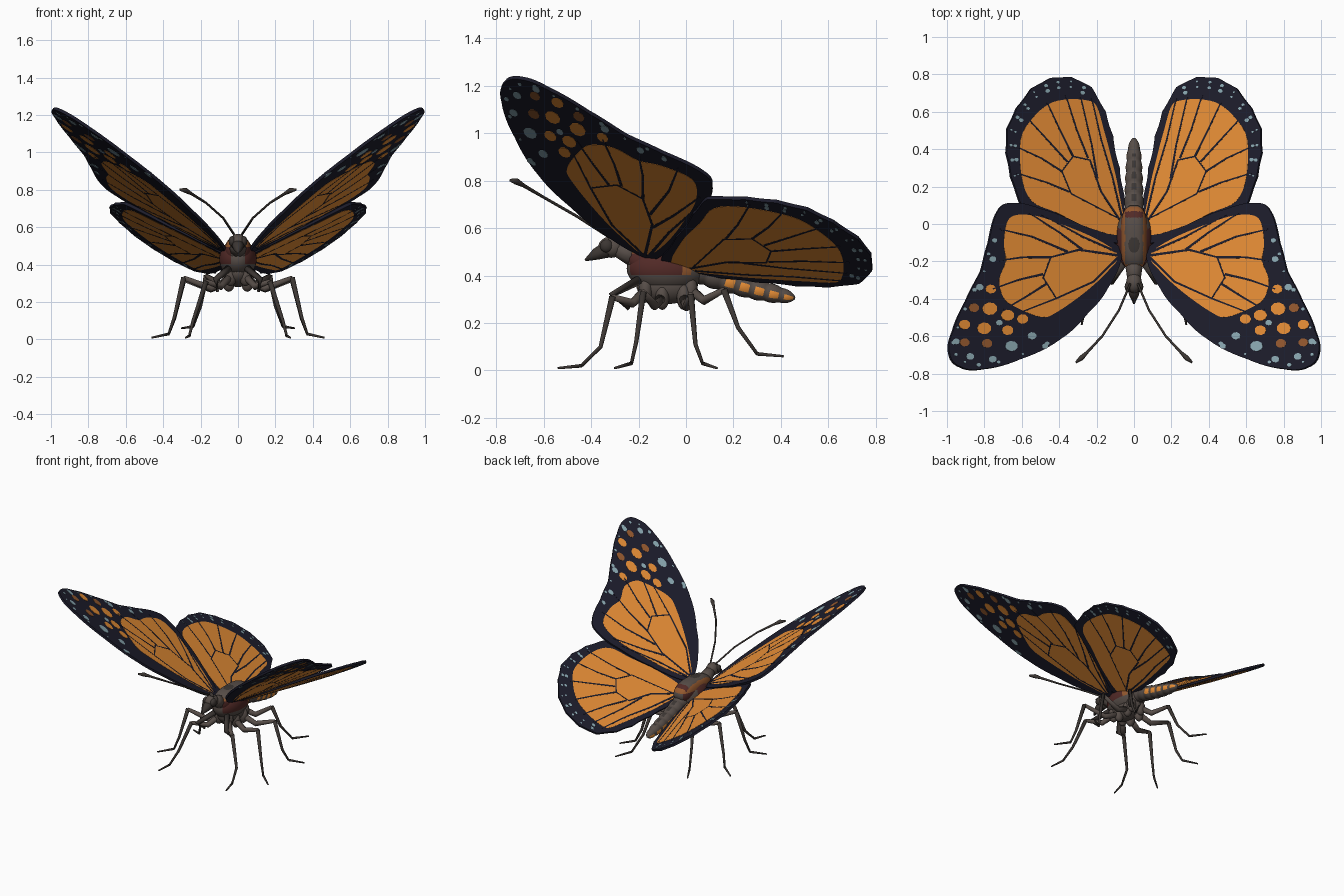
import bpy, bmesh, math
from mathutils import Vector

cube = bpy.data.objects.get("Cube")
if cube:
    bpy.data.objects.remove(cube, do_unlink=True)


def material(name, rgb):
    m = bpy.data.materials.new(name)
    m.use_nodes = True
    m.diffuse_color = (*rgb, 1)
    bsdf = m.node_tree.nodes["Principled BSDF"]
    bsdf.inputs["Base Color"].default_value = (*rgb, 1)
    bsdf.inputs["Roughness"].default_value = 0.8
    return m


NAVY = material("navy black", (0.012, 0.012, 0.025))
ORANGE = material("orange", (0.87, 0.295, 0.04))
BLUE = material("pale blue", (0.26, 0.40, 0.45))
BROWN = material("rust brown", (0.30, 0.10, 0.028))
GREY = material("warm grey", (0.095, 0.075, 0.065))
RED = material("dark red", (0.085, 0.023, 0.02))
DARK = material("dark grey", (0.045, 0.037, 0.033))


def finish(name, bm, mats, smooth=True):
    bmesh.ops.recalc_face_normals(bm, faces=bm.faces)
    me = bpy.data.meshes.new(name)
    bm.to_mesh(me)
    bm.free()
    for m in mats:
        me.materials.append(m)
    for p in me.polygons:
        p.use_smooth = smooth
    ob = bpy.data.objects.new(name, me)
    bpy.context.collection.objects.link(ob)
    return ob


def smooth_loop(pts, steps=6, scallop=0.0):
    """Closed smooth curve through the points, with optional scalloped edge."""
    out, n = [], len(pts)
    for i in range(n):
        a, b, c, d = (Vector(pts[(i + k) % n]) for k in (-1, 0, 1, 2))
        side = Vector(((c - b).y, -(c - b).x)).normalized()
        for k in range(steps):
            t = k / steps
            p = 0.5 * (2 * b + (c - a) * t + (2 * a - 5 * b + 4 * c - d) * t * t
                       + (3 * b - a - 3 * c + d) * t ** 3)
            out.append(p + side * scallop * math.sin(math.pi * t))
    return out


# Wing planes: height at a reference point, then slopes along x and y
def fore_plane(x, y):
    return 0.51 + 0.648 * (x - 0.1) - 0.296 * (y + 0.2)


def hind_plane(x, y):
    return 0.442 + 0.585 * (x - 0.08) - 0.217 * y


SHEET = [(-.008, .008)]


def skin(top):
    """Thin layers lying on both faces of a wing sheet."""
    return [(.006, top), (-top, -.006)]


def plates(name, shapes, plane, layers, mat, s):
    """Flat plates lying in the wing plane, one for each shape and layer."""
    bm = bmesh.new()
    nrm = Vector((plane(0, 0) - plane(1, 0), plane(0, 0) - plane(0, 1), 1)).normalized()
    for shape, layer in ((a, b) for a in shapes for b in layers):
        rings = []
        for h in layer:
            ring = []
            for x, y in shape:
                p = Vector((x, y, plane(x, y))) + nrm * h
                ring.append(bm.verts.new((p.x * s, p.y, p.z)))
            rings.append(ring)
            bm.faces.new(ring)
        n = len(shape)
        for i in range(n):
            j = (i + 1) % n
            bm.faces.new((rings[0][i], rings[0][j], rings[1][j], rings[1][i]))
    return finish(name, bm, [mat], False)


def strip(path, w0=0.0065, w1=0.0035):
    """Tapered ribbon outline along a vein path."""
    pts = [Vector(p) for p in path]
    left, right = [], []
    for i, p in enumerate(pts):
        d = (pts[min(i + 1, len(pts) - 1)] - pts[max(i - 1, 0)]).normalized()
        w = w0 + (w1 - w0) * i / (len(pts) - 1)
        left.append(p + Vector((-d.y, d.x)) * w)
        right.append(p - Vector((-d.y, d.x)) * w)
    return left + right[::-1]


def spot(x, y, r, stretch=1.2):
    return [(x + r * stretch * math.cos(a), y + r * math.sin(a))
            for a in (k * math.tau / 9 for k in range(9))]


def edge_dots(outline, inset, r, keep):
    """Small dots of varying size following the wing border."""
    c = sum(outline, Vector((0, 0))) / len(outline)
    ring = [c + (p - c) * inset for p in outline]
    return [spot(p.x, p.y, r * (.7 + .3 * (i % 3))) for i, p in enumerate(ring[::4]) if keep(p)]


fore_outline = smooth_loop([
    (.07, -.18), (.14, -.34), (.25, -.48), (.40, -.62), (.60, -.72), (.80, -.775), (.93, -.765),
    (.99, -.69), (.97, -.57), (.90, -.41), (.82, -.25), (.78, -.1), (.73, .07), (.65, .11),
    (.5, .08), (.3, .0), (.1, -.11)], scallop=0.003)
fore_panel = smooth_loop([
    (.09, -.17), (.15, -.26), (.27, -.37), (.42, -.475), (.5, -.5), (.63, -.45), (.7, -.4),
    (.725, -.3), (.69, -.2), (.7, -.1), (.67, .03), (.55, .045), (.4, .0), (.2, -.085)], 4)
hind_outline = smooth_loop([
    (.05, -.09), (.055, .15), (.08, .3), (.115, .47), (.155, .6), (.23, .73), (.34, .785),
    (.45, .78), (.55, .725), (.63, .62), (.68, .51), (.685, .38), (.66, .25), (.6, .09),
    (.47, .03), (.28, -.04), (.12, -.1)], scallop=0.007)
hind_panel = smooth_loop([
    (.065, -.05), (.085, .17), (.125, .35), (.165, .5), (.205, .63), (.26, .66), (.36, .665),
    (.46, .64), (.55, .56), (.61, .45), (.605, .25), (.55, .12), (.42, .06), (.25, -.02)], 4)

fore_veins = [
    [(.09, -.17), (.3, -.14), (.45, -.18), (.49, -.29), (.42, -.4)],
    [(.09, -.18), (.22, -.31), (.42, -.4), (.6, -.47)],
    [(.28, -.14), (.4, -.05), (.57, .06)], [(.36, -.15), (.55, -.07), (.72, -.03)],
    [(.45, -.18), (.6, -.18), (.74, -.2)], [(.49, -.27), (.62, -.3), (.76, -.35)],
    [(.47, -.32), (.58, -.39), (.7, -.46)], [(.1, -.15), (.28, -.07), (.5, .05)]]
hind_veins = [
    [(.08, .02), (.18, .17), (.24, .34), (.33, .36), (.39, .28), (.34, .16), (.09, .03)],
    [(.07, .04), (.12, .25), (.18, .45), (.23, .67)], [(.2, .24), (.23, .42), (.29, .68)],
    [(.25, .35), (.31, .5), (.37, .69)], [(.33, .36), (.4, .5), (.47, .65)],
    [(.36, .33), (.46, .44), (.57, .56)], [(.39, .28), (.5, .35), (.63, .41)],
    [(.35, .17), (.47, .22), (.63, .27)]]
orange_spots = [(.6, -.51, .026), (.68, -.49, .03), (.775, -.455, .034), (.805, -.56, .032),
                (.68, -.57, .026), (.91, -.54, .026), (.77, -.35, .024)]
brown_spots = [(.79, -.64, .024), (.86, -.45, .024), (.91, -.635, .022)]
blue_spots = [(.55, -.6, .02), (.66, -.655, .028), (.48, -.655, .014), (.76, -.725, .018),
              (.83, -.34, .018), (.725, -.53, .015), (.88, -.71, .018), (.955, -.63, .016),
              (.76, -.19, .016), (.75, -.09, .012)]

# Both pairs of wings
for s, side in ((1, "left"), (-1, "right")):
    plates(side + "_forewing", [fore_outline], fore_plane, SHEET, NAVY, s)
    plates(side + "_forewing_panel", [fore_panel], fore_plane, skin(.0091), ORANGE, s)
    plates(side + "_forewing_veins", [strip(v) for v in fore_veins],
           fore_plane, skin(.0098), NAVY, s)
    plates(side + "_forewing_orange_spots", [spot(*p) for p in orange_spots],
           fore_plane, skin(.0092), ORANGE, s)
    plates(side + "_forewing_brown_spots", [spot(*p) for p in brown_spots],
           fore_plane, skin(.0093), BROWN, s)
    dots = edge_dots(fore_outline, .94, .008, lambda p: p.x > .45 and p.y < -.1)
    plates(side + "_forewing_blue_spots", [spot(*p) for p in blue_spots] + dots,
           fore_plane, skin(.0094), BLUE, s)
    plates(side + "_hindwing", [hind_outline], hind_plane, SHEET, NAVY, s)
    plates(side + "_hindwing_panel", [hind_panel], hind_plane, skin(.0091), ORANGE, s)
    plates(side + "_hindwing_veins", [strip(v, .0055) for v in hind_veins],
           hind_plane, skin(.0098), NAVY, s)
    dots = [d for inset, r in ((.87, .008), (.94, .007)) for d in
            edge_dots(hind_outline, inset, r, lambda p: p.y > .25 and p.x > .25)]
    plates(side + "_hindwing_dots", dots, hind_plane, skin(.0094), BLUE, s)


def ellipsoid(name, centre, radii, mats, rule=None, seg=32, square=1.0):
    """Ellipsoid coloured by a rule; square below 1 makes its plan boxier."""
    bm = bmesh.new()
    bmesh.ops.create_uvsphere(bm, u_segments=seg, v_segments=seg // 2, radius=1)
    for v in bm.verts:
        v.co.x = math.copysign(abs(v.co.x) ** square, v.co.x)
        v.co.y = math.copysign(abs(v.co.y) ** square, v.co.y)
    for f in bm.faces:
        f.material_index = rule(f.calc_center_median()) if rule else 0
    for v in bm.verts:
        v.co = Vector(c + r * k for c, r, k in zip(centre, radii, v.co))
    return finish(name, bm, mats)


def tube(name, path, radii, mats, rule=None, seg=10):
    """Round tube of varying radius along a path."""
    bm = bmesh.new()
    pts, rings = [Vector(p) for p in path], []
    for i, p in enumerate(pts):
        d = (pts[min(i + 1, len(pts) - 1)] - pts[max(i - 1, 0)]).normalized()
        u = d.cross(Vector((0, .05, 1))).normalized()
        w = u.cross(d)
        rings.append([bm.verts.new(p + radii[i] * (u * math.cos(a) + w * math.sin(a)))
                      for a in (k * math.tau / seg for k in range(seg))])
    for i, (a, b) in enumerate(zip(rings, rings[1:])):
        for k in range(seg):
            j = (k + 1) % seg
            f = bm.faces.new((a[k], a[j], b[j], b[k]))
            f.material_index = rule(i, k) if rule else 0
    bm.faces.new(rings[0])
    bm.faces.new(rings[-1])
    return finish(name, bm, mats)


# Thorax: red front flanks, small rust patch behind, grey elsewhere
def thorax_rule(p):
    if abs(p.x) > .4 and p.z > -.2:
        return 1 if p.y < .35 else 2 if p.y < .6 and p.z < .2 else 0
    return 0


# Back shield: grey middle with a dark oval and a red end, rust rim, red sides
def shield_rule(p):
    if (p.x / .42) ** 2 + ((p.y + .22) / .24) ** 2 < 1:
        return 3
    if abs(p.x) < .66 and abs(p.y) < .82:
        return 1 if p.y > .62 else 0
    return 2 if p.z > .3 else 1 if abs(p.x) > .5 else 0


ellipsoid("thorax", (0, -.08, .43), (.1, .17, .105), [GREY, RED, BROWN], thorax_rule, 48)
ellipsoid("back_shield", (0, -.075, .47), (.073, .175, .078), [GREY, RED, BROWN, DARK],
          shield_rule, 80, .7)
ellipsoid("lower_thorax", (0, -.08, .36), (.075, .13, .08), [GREY])

# Head with eyes, feelers and neck
tube("neck", [(0, -.2, .47), (0, -.3, .52)], [.05, .035], [GREY])
ellipsoid("head", (0, -.315, .52), (.042, .055, .045), [GREY])
tube("snout", [(0, -.32, .515), (0, -.38, .49), (0, -.425, .465)], [.04, .026, .005], [DARK])
for s, side in ((1, "left"), (-1, "right")):
    ellipsoid(side + "_eye", (.03 * s, -.335, .525), (.02, .028, .028), [DARK], seg=16)
    path = [(.02, -.32, .56), (.08, -.46, .65), (.17, -.6, .73), (.25, -.685, .78),
            (.28, -.715, .797), (.31, -.74, .802)]
    tube(side + "_antenna", [(x * s, y, z) for x, y, z in path],
         [.006, .006, .006, .008, .014, .006], [DARK])

# Abdomen with bulging segments, orange flank spots and dark marks on top
steps, segments = 56, 7
path, radii = [], []
for i in range(steps + 1):
    t = i / steps
    path.append((0, .03 + .43 * t, .43 - .17 * t + .045 * t * t))
    bulge = .9 + .12 * abs(math.sin(math.pi * segments * t))
    radii.append(.055 * bulge * (1 - .3 * t) * math.sqrt(max(1 - t ** 8, .02)))


def abdomen_rule(i, k):
    height = math.sin((k + .5) / 24 * math.tau)
    if 2 <= i % (steps // segments) <= 6 and i > 8:
        return 1 if -.55 < height < .2 and i > 16 else 2 if height > .95 and i < 44 else 0
    return 0


tube("abdomen", path, radii, [GREY, ORANGE, DARK], abdomen_rule, 24)

# Legs: hip, knee, ankle, heel, toe
legs = {
    "front": [(.04, -.17, .34), (.17, -.31, .31), (.24, -.36, .1), (.26, -.44, .02), (.28, -.54, .01)],
    "middle": [(.05, -.1, .31), (.29, -.18, .33), (.34, -.21, .12), (.37, -.23, .03), (.46, -.3, .01)],
    "rear": [(.05, -.01, .31), (.29, .02, .32), (.34, .04, .11), (.37, .07, .03), (.46, .13, .01)],
    "hind": [(.04, .02, .34), (.17, .16, .34), (.2, .22, .18), (.24, .3, .07), (.3, .41, .06)],
}
for s, side in ((1, "left"), (-1, "right")):
    for name, path in legs.items():
        pts = [Vector((x * s, y, z)) for x, y, z in path]
        ellipsoid(f"{side}_{name}_hip", pts[0], (.035, .03, .055), [GREY], seg=16)
        dip = pts[0].lerp(pts[1], .4) - Vector((0, 0, .045))
        tube(f"{side}_{name}_thigh", [pts[0], dip, pts[1]], [.022, .019, .012], [GREY])
        tube(f"{side}_{name}_shin", pts[1:4], [.014, .009, .007], [DARK])
        tube(f"{side}_{name}_foot", pts[3:], [.008, .005], [DARK])
    # Small folded arm beside the head
    arm = [(.05, -.2, .38), (.12, -.31, .32), (.11, -.24, .26)]
    tube(side + "_folded_arm", [(x * s, y, z) for x, y, z in arm], [.02, .016, .009], [DARK])
